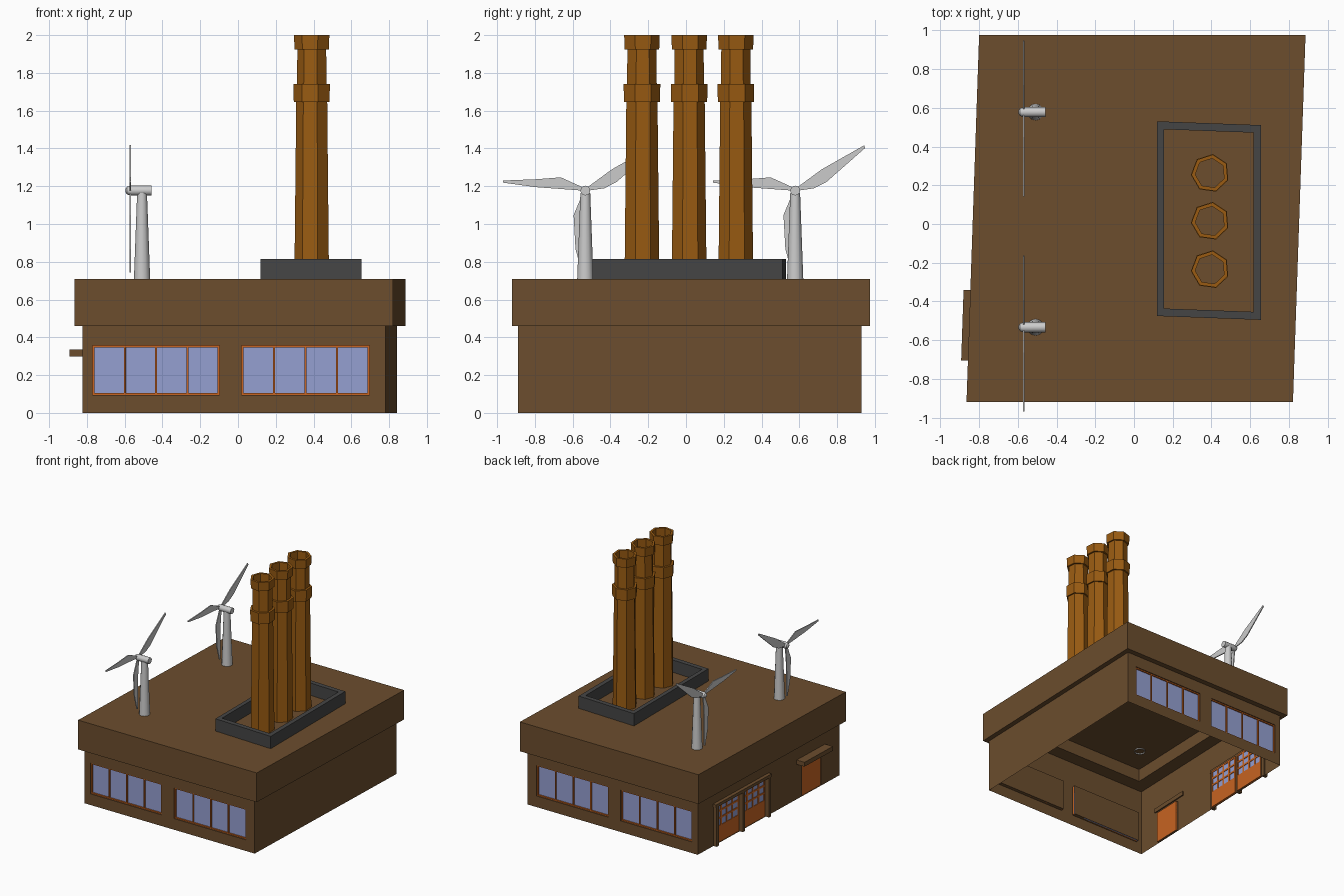
import bpy, bmesh, math
from mathutils import Vector

if "Cube" in bpy.data.objects:
    bpy.data.objects.remove(bpy.data.objects["Cube"])


def material(name, r, g, b):
    m = bpy.data.materials.new(name)
    m.diffuse_color = (r, g, b, 1)
    m.use_nodes = True
    m.node_tree.nodes["Principled BSDF"].inputs["Base Color"].default_value = m.diffuse_color
    return m


BROWN = material("brown", 0.15, 0.075, 0.027)
RUST = material("rust", 0.32, 0.105, 0.006)
ORANGE = material("orange", 0.58, 0.13, 0.016)
GLASS = material("glass", 0.30, 0.35, 0.64)
DARK = material("dark_grey", 0.06, 0.06, 0.06)


def skew(v):
    """The building plan leans slightly in x."""
    return Vector((v[0] + 0.0343 * v[1], v[1], v[2]))


def finish(name, bm, mat=None, warp=None):
    bmesh.ops.remove_doubles(bm, verts=bm.verts, dist=1e-5)
    bmesh.ops.recalc_face_normals(bm, faces=bm.faces)
    if warp:
        for v in bm.verts:
            v.co = warp(v.co)
    me = bpy.data.meshes.new(name)
    bm.to_mesh(me)
    bm.free()
    ob = bpy.data.objects.new(name, me)
    bpy.context.collection.objects.link(ob)
    if mat:
        me.materials.append(mat)
    return ob


def face(bm, pts):
    return bm.faces.new([bm.verts.new(p) for p in pts])


def boxes(name, items, mat, warp=skew):
    bm = bmesh.new()
    for x0, x1, y0, y1, z0, z1 in items:
        vs = bmesh.ops.create_cube(bm, size=1)["verts"]
        for v in vs:
            v.co = ((x0 + x1) / 2 + v.co.x * (x1 - x0), (y0 + y1) / 2 + v.co.y * (y1 - y0),
                    (z0 + z1) / 2 + v.co.z * (z1 - z0))
    return finish(name, bm, mat, warp)


def loft(bm, rings, cap_start=False, cap_end=False):
    loops = [[bm.verts.new(p) for p in r] for r in rings]
    n = len(loops[0])
    for a, b in zip(loops, loops[1:]):
        for i in range(n):
            bm.faces.new((a[i], a[(i + 1) % n], b[(i + 1) % n], b[i]))
    if cap_start:
        bm.faces.new(loops[0][::-1])
    if cap_end:
        bm.faces.new(loops[-1])


def rect(x0, x1, y0, y1, z):
    return [(x0, y0, z), (x1, y0, z), (x1, y1, z), (x0, y1, z)]


def circle(n, r, z, cx=0, cy=0, phase=0.0):
    return [(cx + r * math.cos(phase + math.tau * i / n),
             cy + r * math.sin(phase + math.tau * i / n), z) for i in range(n)]


def wall(name, place, u0, u1, holes, depth, backed):
    """Sheet wall with recessed openings; place(u, depth, z) gives a point."""
    us = sorted({u0, u1, *[h[0] for h in holes], *[h[1] for h in holes]})
    zs = sorted({0, TOP, *[h[2] for h in holes], *[h[3] for h in holes]})
    bm = bmesh.new()
    for a, b in zip(us, us[1:]):
        for c, d in zip(zs, zs[1:]):
            if not any(h[0] <= a < h[1] and h[2] <= c < h[3] for h in holes):
                face(bm, [place(u, 0, z) for u, z in ((a, c), (b, c), (b, d), (a, d))])
    for a, b, c, d in holes:
        corners = [(a, c), (b, c), (b, d), (a, d)]
        loft(bm, [[place(u, k, z) for u, z in corners] for k in (0, depth)], cap_end=backed)
    finish(name, bm, BROWN, skew)


X0, X1, Y0, Y1, TOP = -0.794, 0.811, -0.89, 0.93, 0.46
WINDOWS = [(-0.74, -0.067, 0.095, 0.357), (0.05, 0.727, 0.095, 0.357)]
GARAGES = [(0.055, 0.365, 0.0, 0.335), (0.39, 0.70, 0.0, 0.335)]
DOOR = (-0.655, -0.41, 0.0, 0.27)

# Walls
wall("front_wall", lambda u, k, z: (u, Y0 + k, z), X0, X1, WINDOWS, 0.03, True)
wall("back_wall", lambda u, k, z: (u, Y1 - k, z), X0, X1, WINDOWS, 0.03, True)
wall("left_wall", lambda u, k, z: (X0 + k, u, z), Y0, Y1, GARAGES + [DOOR], 0.02, False)
wall("right_wall", lambda u, k, z: (X1 - k, u, z), Y0, Y1, [], 0, False)

# Overhanging roof with a hollow, stepped ceiling
bm = bmesh.new()
loft(bm, [rect(X0, X1, Y0, Y1, 0.46), rect(-0.833, 0.852, -0.92, 0.975, 0.46),
          rect(-0.833, 0.852, -0.92, 0.975, 0.71)], cap_end=True)
finish("roof", bm, BROWN, skew)
bm = bmesh.new()
e = 0.12
loft(bm, [rect(X0, X1, Y0, Y1, 0.46), rect(X0, X1, Y0, Y1, 0.58),
          rect(X0 + e, X1 - e, Y0 + e, Y1 - e, 0.58),
          rect(X0 + e, X1 - e, Y0 + e, Y1 - e, 0.69)], cap_end=True)
finish("ceiling", bm, BROWN, skew)

# Window panes and their frames, front and back
for side, y, s in (("front", Y0, 1), ("back", Y1, -1)):
    panes, bars = [], []
    for a, b, c, d in WINDOWS:
        ya, yb = sorted((y + s * 0.018, y + s * 0.028))
        panes.append((a, b, ya, yb, c, d))
        ya, yb = sorted((y + s * 0.008, y + s * 0.02))
        for i in range(5):
            x = a + 0.005 + (b - a - 0.01) * i / 4
            bars.append((x - 0.005, x + 0.005, ya, yb, c, d))
        for z in (c, d - 0.01):
            bars.append((a, b, ya, yb, z, z + 0.01))
    boxes(side + "_window_glass", panes, GLASS)
    boxes(side + "_window_frames", bars, ORANGE)

# Garage doors: lower panel, framed grid of panes above
panes, bars = [], []
xo, xi = X0 + 0.008, X0 + 0.022
for a, b, c, d in GARAGES:
    panes.append((X0 + 0.012, X0 + 0.018, a, b, 0.13, d))
    bars.append((xo, xi, a, b, c, 0.14))
    for i in range(5):
        y = a + 0.008 + (b - a - 0.016) * i / 4
        bars.append((xo, xi, y - 0.008, y + 0.008, 0.14, d))
    for i in range(1, 4):
        z = 0.14 + (d - 0.148) * i / 3
        bars.append((xo, xi, a, b, z - 0.008, z + 0.008))
boxes("garage_door_glass", panes, GLASS)
boxes("garage_door_panels", bars, ORANGE)
posts = [(X0 - 0.03, X0 + 0.01, y - 0.014, y + 0.014, 0, 0.335) for y in (0.042, 0.3775, 0.713)]
boxes("garage_door_posts", posts + [(X0 - 0.03, X0 + 0.01, 0.02, 0.735, 0.335, 0.36)], BROWN)

# Side door and canopy
boxes("side_door", [(xo, xi, *DOOR)], ORANGE)
boxes("door_canopy", [(-0.868, X0 + 0.01, -0.705, -0.34, 0.298, 0.335)], BROWN)

# Kerb around the chimneys
bm = bmesh.new()
outer, inner = (0.12, 0.655, -0.485, 0.52), (0.155, 0.617, -0.445, 0.48)
loft(bm, [rect(*outer, 0.70), rect(*outer, 0.815), rect(*inner, 0.815), rect(*inner, 0.70)])
finish("chimney_kerb", bm, DARK, lambda v: Vector((v[0], v[1] - 0.037 * (v[0] - 0.39), v[2])))

# Seven-sided chimneys, open at the top
PROFILE = [(0.095, 0.70), (0.085, 1.645), (0.098, 1.645), (0.100, 1.74), (0.081, 1.74),
           (0.079, 1.925), (0.094, 1.925), (0.097, 2.0), (0.077, 2.0), (0.077, 0.70)]
for i, y in enumerate((-0.235, 0.015, 0.262)):
    bm = bmesh.new()
    loft(bm, [circle(7, r, z, 0.393, y, math.radians(82)) for r, z in PROFILE])
    finish(f"chimney_{i + 1}", bm, RUST)

# Wind turbines: tower, nacelle with nose, three blades given as (y, z) outlines
BLADES = [
    [(0.012, 0.018), (0.14, 0.112), (0.366, 0.24), (0.37, 0.225), (0.165, 0.045), (0.10, 0.012), (0.015, 0)],
    [(-0.015, 0.018), (-0.13, 0.07), (-0.26, 0.06), (-0.436, 0.053), (-0.436, 0.042), (-0.26, 0.018), (-0.015, 0)],
    [(-0.012, -0.01), (-0.062, -0.13), (-0.052, -0.31), (-0.018, -0.435), (-0.008, -0.435), (-0.004, -0.15), (0.01, -0.01)],
]
NOSE = [(0.010, -0.595), (0.020, -0.588), (0.026, -0.57), (0.026, -0.458)]
HZ = 1.177
for i, y in enumerate((-0.533, 0.578)):
    bm = bmesh.new()
    loft(bm, [circle(12, 0.044, 0.68, -0.508, y), circle(12, 0.026, 1.165, -0.508, y)], cap_end=True)
    tower = finish(f"turbine_tower_{i + 1}", bm)
    bm = bmesh.new()
    loft(bm, [[(x, y + p[0], HZ + p[1]) for p in circle(12, r, 0)] for r, x in NOSE], True, True)
    nacelle = finish(f"turbine_nacelle_{i + 1}", bm)
    for ob in (tower, nacelle):
        bpy.ops.object.select_all(action='DESELECT')
        ob.select_set(True)
        bpy.context.view_layer.objects.active = ob
        bpy.ops.object.shade_smooth_by_angle(angle=math.radians(35))
    bm = bmesh.new()
    for outline in BLADES:
        loft(bm, [[(-0.57 + t, y + a, HZ + b) for a, b in outline] for t in (-0.004, 0.004)], True, True)
    finish(f"turbine_blades_{i + 1}", bm)
